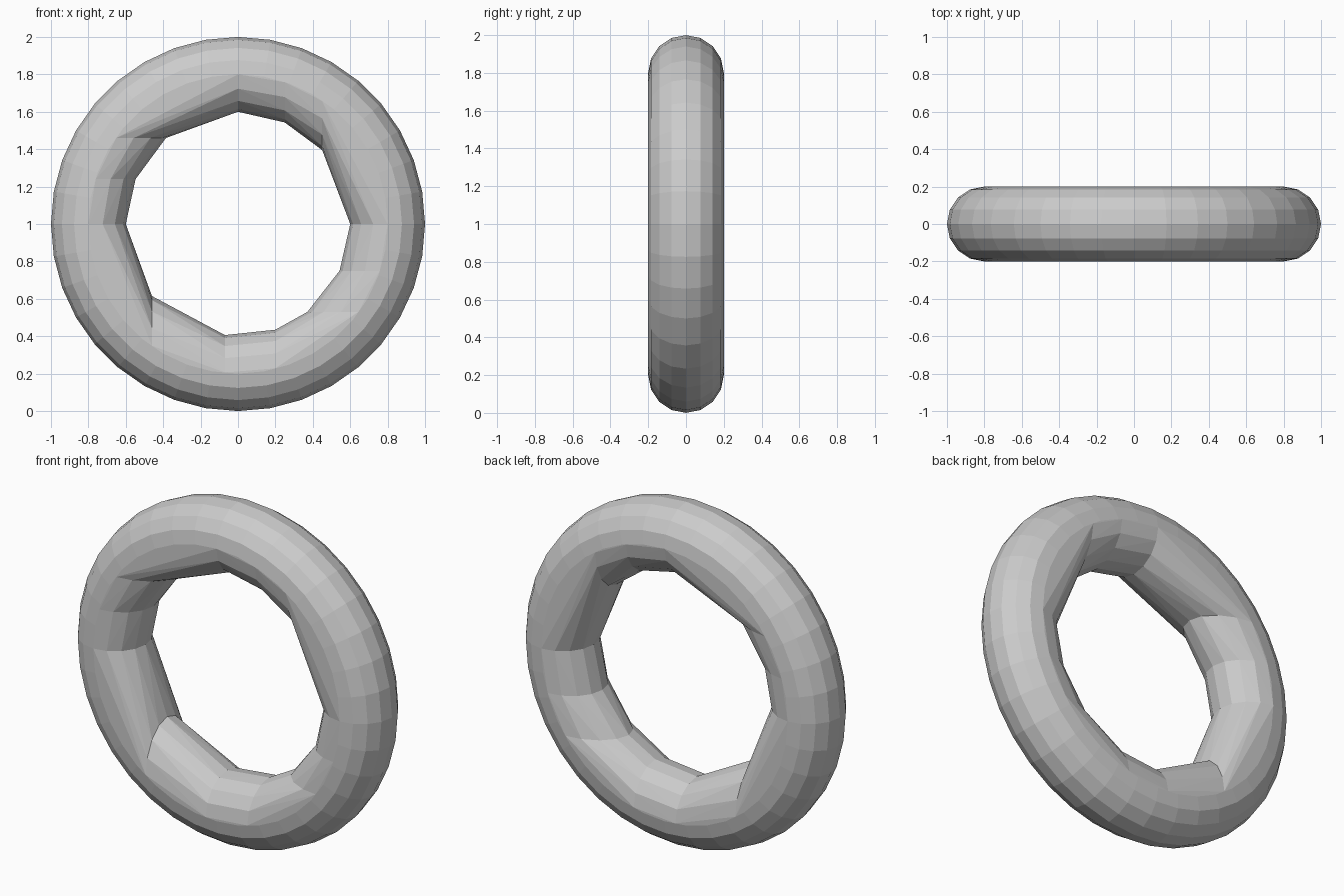
import bpy, bmesh
from math import sin, cos, tau

if "Cube" in bpy.data.objects:
    bpy.data.objects.remove(bpy.data.objects["Cube"])

MAJOR, MINOR, CZ = 0.8, 0.2, 1.0
N_MAJOR, N_MINOR = 36, 16


def torus():
    """Upright ring lying in the xz plane."""
    bm = bmesh.new()
    rows = []
    for i in range(N_MAJOR):
        a = tau * i / N_MAJOR
        row = []
        for j in range(N_MINOR):
            b = tau * j / N_MINOR
            r = MAJOR + MINOR * cos(b)
            row.append(bm.verts.new((r * cos(a), MINOR * sin(b), CZ + r * sin(a))))
        rows.append(row)
    for i in range(N_MAJOR):
        p, q = rows[i], rows[(i + 1) % N_MAJOR]
        for j in range(N_MINOR):
            k = (j + 1) % N_MINOR
            bm.faces.new((p[j], q[j], q[k], p[k]))
    return bm


def segment(name, x0, x1, z0, z1):
    """Cut the ring to a box in x and z, then wrap it in its convex hull."""
    bm = torus()
    for co, no in (((x0, 0, 0), (-1, 0, 0)), ((x1, 0, 0), (1, 0, 0)),
                   ((0, 0, z0), (0, 0, -1)), ((0, 0, z1), (0, 0, 1))):
        bmesh.ops.bisect_plane(bm, geom=bm.verts[:] + bm.edges[:] + bm.faces[:],
                               dist=1e-5, plane_co=co, plane_no=no, clear_outer=True)
    points = [v.co.copy() for v in bm.verts]
    bm.free()

    hull = bmesh.new()
    for p in points:
        hull.verts.new(p)
    bmesh.ops.remove_doubles(hull, verts=hull.verts[:], dist=1e-4)
    bmesh.ops.convex_hull(hull, input=hull.verts[:])
    loose = [v for v in hull.verts if not v.link_faces]
    bmesh.ops.delete(hull, geom=loose, context='VERTS')
    bmesh.ops.recalc_face_normals(hull, faces=hull.faces[:])
    mesh = bpy.data.meshes.new(name)
    hull.to_mesh(mesh)
    hull.free()
    bpy.context.collection.objects.link(bpy.data.objects.new(name, mesh))


# Four quarters of the ring, each split into three convex segments
B = 1.5
segment("ring_top_left_long", -B, 0, 1.46, 3)
segment("ring_left_upper", -B, 0, 1.24, 1.46)
segment("ring_left_lower", -B, 0, 1.0, 1.24)

segment("ring_top_inner", 0, 0.25, 1.0, 3)
segment("ring_top_outer", 0.25, 0.45, 1.0, 3)
segment("ring_right_long", 0.45, B, 1.0, 3)

segment("ring_right_upper", 0, B, 0.75, 1.0)
segment("ring_right_lower", 0, B, 0.53, 0.75)
segment("ring_bottom_right_long", 0.2, B, -1, 0.53)

segment("ring_bottom_middle", -0.07, 0.2, -1, 1.0)
segment("ring_bottom_left", -0.46, -0.07, -1, 1.0)
segment("ring_left_long", -B, -0.46, -1, 1.0)
